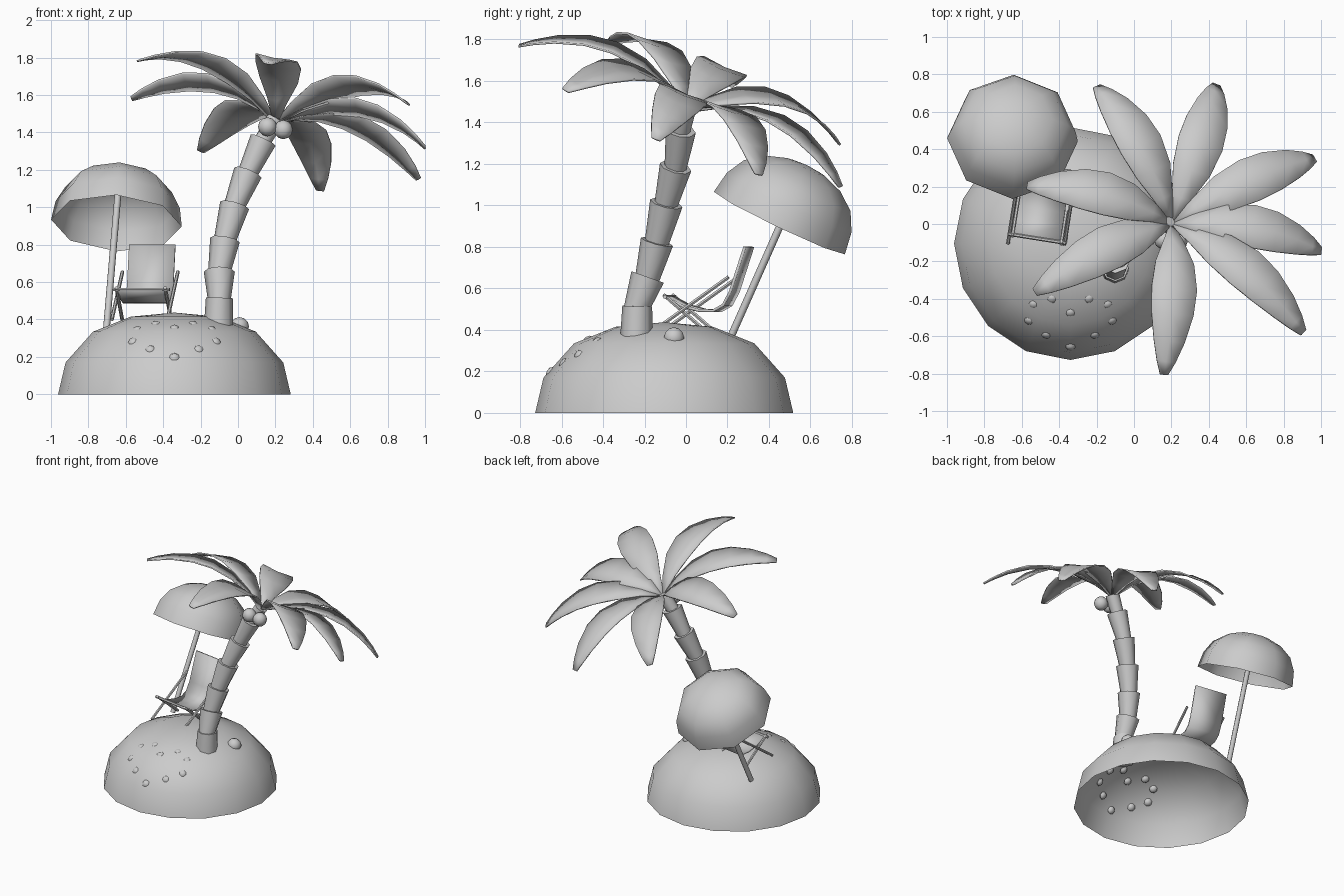
import bpy, math
from mathutils import Vector, Matrix

if "Cube" in bpy.data.objects:
    bpy.data.objects.remove(bpy.data.objects["Cube"])


def make(name, verts, faces, thickness=0.0, angle=55):
    me = bpy.data.meshes.new(name)
    me.from_pydata([tuple(v) for v in verts], [], faces)
    ob = bpy.data.objects.new(name, me)
    bpy.context.collection.objects.link(ob)
    if thickness:
        m = ob.modifiers.new("thickness", 'SOLIDIFY')
        m.thickness = thickness
        m.offset = 0
    bpy.ops.object.select_all(action='DESELECT')
    ob.select_set(True)
    bpy.context.view_layer.objects.active = ob
    bpy.ops.object.shade_smooth_by_angle(angle=math.radians(angle))
    return ob


def basis(axis):
    """Frame whose z follows the axis and whose x stays near world x."""
    z = Vector(axis).normalized()
    y = z.cross(Vector((1, 0, 0))).normalized()
    return Matrix((y.cross(z), y, z)).transposed()


def lathe(name, profile, n, origin, axis=(0, 0, 1), cap=False, turn=0.0):
    """Spin (radius, height) points around an axis; radius 0 makes a pole."""
    M, o = basis(axis), Vector(origin)
    verts, faces, rings = [], [], []
    for r, h in profile:
        k = 1 if r == 0 else n
        rings.append(range(len(verts), len(verts) + k))
        for i in range(k):
            a = 2 * math.pi * i / n + turn
            verts.append(o + M @ Vector((r * math.cos(a), r * math.sin(a), h)))
    for a, b in zip(rings, rings[1:]):
        for i in range(n):
            j = (i + 1) % n
            f = [a[i % len(a)], a[j % len(a)], b[j % len(b)], b[i % len(b)]]
            faces.append(list(dict.fromkeys(f)))
    if cap:
        faces += [list(rings[0])[::-1], list(rings[-1])]
    return make(name, verts, faces)


def rod(name, p, q, r, r2=None, n=8):
    p, q = Vector(p), Vector(q)
    return lathe(name, [(r, 0), (r if r2 is None else r2, (q - p).length)], n, p, q - p, True)


def ball(name, c, r, axis=(0, 0, 1), squash=1.0, n=10, rings=6):
    prof = []
    for i in range(rings + 1):
        a = math.pi * i / rings
        prof.append((0 if i in (0, rings) else r * math.sin(a), -r * squash * math.cos(a)))
    return lathe(name, prof, n, c, axis)


# Island: open sand dome
lathe("island", [(0.622, 0), (0.582, 0.17), (0.435, 0.335), (0.235, 0.415), (0, 0.437)],
      16, (-0.34, -0.105, 0))

# Pebbles pressed into the sand
pebbles = [(0.2, -0.43, 0.342), (0.1, -0.4, 0.372), (0.222, -0.515, 0.28), (0.13, -0.59, 0.238)]
spots = [(-0.34 + s * x, y, z) for x, y, z in pebbles for s in (-1, 1)]
spots += [(-0.34, -0.475, 0.35), (-0.34, -0.655, 0.195)]
for s in spots:
    ball("pebble", s, 0.029, (s[0] + 0.34, s[1] + 0.105, s[2] + 0.1), 0.6, 8, 4)

# Trunk: flared segments stacked along a leaning path
path = [(-0.105, -0.24, 0.32), (-0.1, -0.235, 0.515), (-0.1, -0.185, 0.655), (-0.07, -0.14, 0.825),
        (-0.018, -0.095, 1.01), (0.053, -0.05, 1.185), (0.135, -0.025, 1.36), (0.2, 0, 1.47)]
low = [0.08, 0.06, 0.058, 0.057, 0.055, 0.052, 0.045]
high = [0.072, 0.083, 0.08, 0.08, 0.078, 0.073, 0.05]
for i in range(7):
    p, q = Vector(path[i]), Vector(path[i + 1])
    start = p - (q - p).normalized() * (0.02 if i else 0)
    rod("trunk_segment", start, q, low[i], high[i])

# Coconuts, two hanging and one fallen
for c in [(0.158, -0.085, 1.43), (0.242, -0.075, 1.415), (0.008, -0.058, 0.362)]:
    ball("coconut", c, 0.051)

# Leaves: arched blades in a crown tilted along its own axis
crown = Vector((0.2, 0, 1.45))
axis = Vector((0.24, 0.395, 1)).normalized()
tips = [(-0.57, 0.205, 1.58), (-0.53, -0.365, 1.785), (0.16, -0.805, 1.77), (0.905, -0.58, 1.555),
        (1.0, -0.145, 1.32), (0.965, 0.35, 1.15), (0.44, 0.745, 1.09), (-0.2, 0.735, 1.30)]
blade = [(0, 0.01), (0.15, 0.055), (0.32, 0.105), (0.5, 0.124), (0.66, 0.115),
         (0.82, 0.085), (0.93, 0.052), (1, 0.022)]
for tip in tips:
    d = Vector(tip) - crown
    side = axis.cross(d).normalized()
    verts, faces = [], []
    for t, w in blade:
        c = crown + d * t + axis * (0.165 * 4 * t * (1 - t))
        verts += [c - side * w, c - axis * 0.08 * w, c + side * w]
    for i in range(len(blade) - 1):
        for k in (0, 1):
            a = i * 3 + k
            faces.append([a, a + 3, a + 4, a + 1])
    make("palm_leaf", verts, faces, 0.01)

# Sunshade: tilted octagonal canopy on a pole
tilt = Vector((0.06, 0.43, 0.9)).normalized()
hub = Vector((-0.65, 0.45, 0.915))
lathe("sunshade_canopy", [(0.35, 0), (0.333, 0.11), (0.285, 0.2), (0.2, 0.265), (0.1, 0.3), (0, 0.31)],
      8, hub, tilt)
rod("sunshade_pole", (-0.705, 0.2, 0.33), hub + tilt * 0.3, 0.018)

# Deck chair, built straight and turned slightly
turn = Matrix.Rotation(math.radians(-9), 3, 'Z')


def chair(x, y, z):
    return Vector((-0.49, 0.1, 0)) + turn @ Vector((x, y, z))


for s in (-1, 1):
    rod("chair_long_rail", chair(s * 0.15, -0.23, 0.40), chair(s * 0.15, 0.13, 0.655), 0.01, n=6)
    rod("chair_cross_leg", chair(s * 0.132, -0.19, 0.57), chair(s * 0.132, 0.02, 0.39), 0.01, n=6)
rod("chair_front_bar", chair(-0.155, -0.18, 0.56), chair(0.155, -0.18, 0.56), 0.01, n=6)
sling = [(-0.185, 0.56), (-0.1, 0.515), (-0.02, 0.494), (0.05, 0.492), (0.1, 0.52), (0.135, 0.585), (0.205, 0.8)]
verts = [chair(s * 0.125, y, z) for y, z in sling for s in (-1, 1)]
make("chair_sling", verts, [[2 * i, 2 * i + 1, 2 * i + 3, 2 * i + 2] for i in range(len(sling) - 1)], 0.014)
